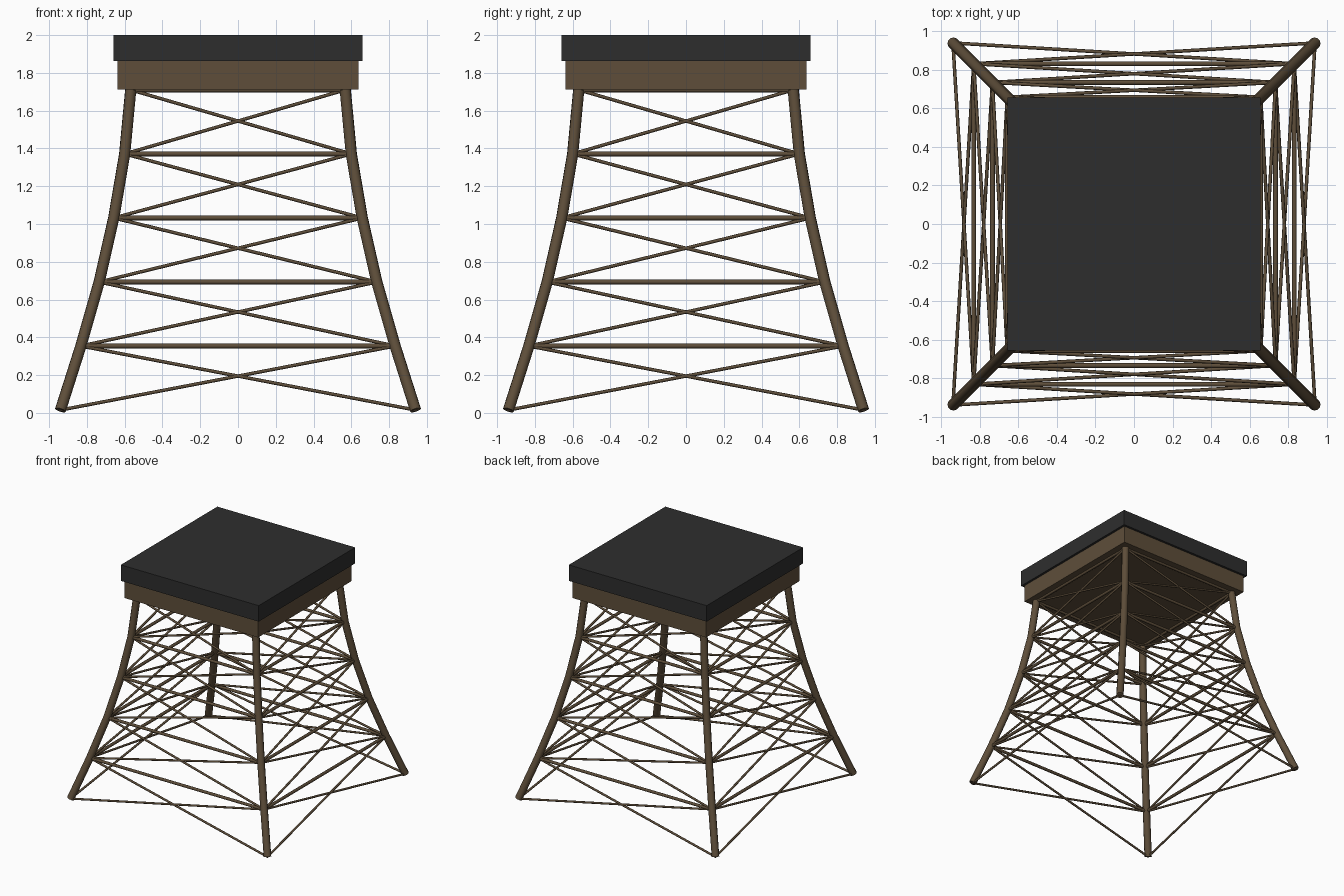
import bpy, bmesh, math
from mathutils import Vector, Matrix

if "Cube" in bpy.data.objects:
    bpy.data.objects.remove(bpy.data.objects["Cube"], do_unlink=True)


def material(name, color):
    m = bpy.data.materials.new(name)
    m.use_nodes = True
    m.diffuse_color = (*color, 1)
    bsdf = next(n for n in m.node_tree.nodes if n.type == 'BSDF_PRINCIPLED')
    bsdf.inputs["Base Color"].default_value = (*color, 1)
    return m


wood = material("brown wood", (0.112, 0.076, 0.042))
roofing = material("dark roofing", (0.027, 0.027, 0.027))


def finish(name, bm, mat, smooth=False):
    bmesh.ops.recalc_face_normals(bm, faces=bm.faces)
    mesh = bpy.data.meshes.new(name)
    bm.to_mesh(mesh)
    bm.free()
    mesh.materials.append(mat)
    ob = bpy.data.objects.new(name, mesh)
    bpy.context.collection.objects.link(ob)
    if smooth:
        bpy.ops.object.select_all(action='DESELECT')
        ob.select_set(True)
        bpy.context.view_layer.objects.active = ob
        bpy.ops.object.shade_smooth_by_angle(angle=math.radians(50))


def tube(bm, points, radius, sides=8):
    """Round bar through the points, with square-cut capped ends."""
    rings = []
    for i, p in enumerate(points):
        d = points[min(i + 1, len(points) - 1)] - points[max(i - 1, 0)]
        turn = d.to_track_quat('Z', 'Y')
        rings.append([bm.verts.new(p + turn @ Vector((radius * math.cos(a), radius * math.sin(a), 0)))
                      for a in (math.tau * k / sides for k in range(sides))])
    for a, b in zip(rings, rings[1:]):
        for k in range(sides):
            n = (k + 1) % sides
            bm.faces.new((a[k], a[n], b[n], b[k]))
    bm.faces.new(rings[0])
    bm.faces.new(rings[-1])


def slab(name, half, bottom, top, mat):
    bm = bmesh.new()
    bmesh.ops.create_cube(bm, size=1, matrix=Matrix.Translation((0, 0, (bottom + top) / 2))
                          @ Matrix.Diagonal((2 * half, 2 * half, top - bottom, 1)))
    finish(name, bm, mat)


# Half-width of the tower at each evenly spaced level
spread = [0.94, 0.832, 0.735, 0.658, 0.6, 0.568]
levels = [0.015 + 0.339 * i for i in range(len(spread))]
corner = [Vector((s, -s, z)) for s, z in zip(spread, levels)]
opposite = [Vector((-p.x, p.y, p.z)) for p in corner]

for i, side in enumerate(("front", "left", "back", "right")):
    turn = Matrix.Rotation(i * math.pi / 2, 3, 'Z')
    a = [turn @ p for p in corner]
    b = [turn @ p for p in opposite]

    # Curved corner leg
    bm = bmesh.new()
    tube(bm, a, 0.03, 10)
    finish(side + "_corner_leg", bm, wood, True)

    # Level rails
    bm = bmesh.new()
    for p, q in zip(a[1:], b[1:]):
        tube(bm, [p, q], 0.0125)
    finish(side + "_rails", bm, wood, True)

    # Crossed braces in each bay
    bm = bmesh.new()
    for k in range(len(a) - 1):
        tube(bm, [a[k], b[k + 1]], 0.009)
        tube(bm, [b[k], a[k + 1]], 0.009)
    finish(side + "_cross_braces", bm, wood, True)

# Platform and roof slab
slab("platform", 0.638, 1.712, 1.862, wood)
slab("roof_slab", 0.658, 1.862, 2.0, roofing)
